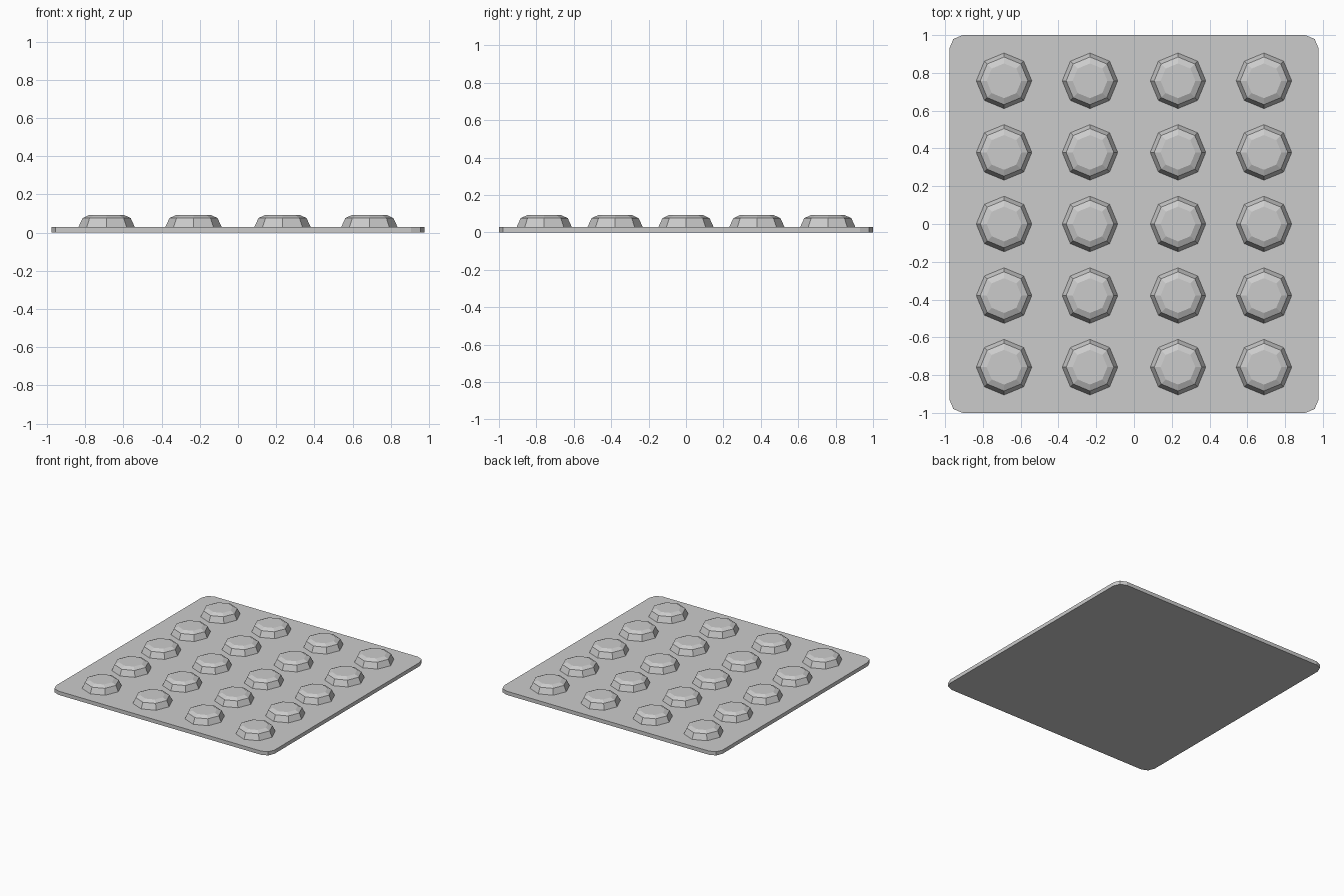
import bpy, bmesh
from math import cos, sin, pi

cube = bpy.data.objects.get("Cube")
if cube:
    bpy.data.objects.remove(cube)

# Single grey metal
metal = bpy.data.materials.new("light grey metal")
metal.use_nodes = True
grey = (0.6, 0.6, 0.6, 1)
metal.diffuse_color = grey
metal.node_tree.nodes["Principled BSDF"].inputs["Base Color"].default_value = grey


def add_object(name, bm):
    bmesh.ops.recalc_face_normals(bm, faces=bm.faces)
    mesh = bpy.data.meshes.new(name)
    bm.to_mesh(mesh)
    bm.free()
    mesh.materials.append(metal)
    obj = bpy.data.objects.new(name, mesh)
    bpy.context.collection.objects.link(obj)
    return obj


# Flat sheet with rounded vertical corners
bm = bmesh.new()
bmesh.ops.create_cube(bm, size=1)
for v in bm.verts:
    v.co.x *= 1.954
    v.co.y *= 2.0
    v.co.z = (v.co.z + 0.5) * 0.03
corners = [e for e in bm.edges if abs(e.verts[0].co.z - e.verts[1].co.z) > 0.01]
bmesh.ops.bevel(bm, geom=corners, offset=0.07, segments=2, profile=0.5, affect='EDGES')
add_object("tray_sheet", bm)

# Eight-sided bump: steep wall, shallow shoulder, flat top
PROFILE = [(0.149, 0.0), (0.147, 0.03), (0.126, 0.076), (0.092, 0.092)]
SIDES = 8
bm = bmesh.new()
rings = [[bm.verts.new((r * cos(2 * pi * i / SIDES), r * sin(2 * pi * i / SIDES), z))
          for i in range(SIDES)] for r, z in PROFILE]
for low, high in zip(rings, rings[1:]):
    for i in range(SIDES):
        j = (i + 1) % SIDES
        bm.faces.new((low[i], low[j], high[j], high[i]))
bm.faces.new(rings[0][::-1])
bm.faces.new(rings[-1])
bump = add_object("bump", bm)

# Four columns by five rows of bumps sharing one mesh
for col, x in enumerate((-0.688, -0.233, 0.233, 0.688)):
    for row in range(5):
        obj = bump if col == row == 0 else bump.copy()
        if obj is not bump:
            bpy.context.collection.objects.link(obj)
        obj.name = f"bump_{col + 1}_{row + 1}"
        obj.location = (x, (row - 2) * 0.379, 0)
